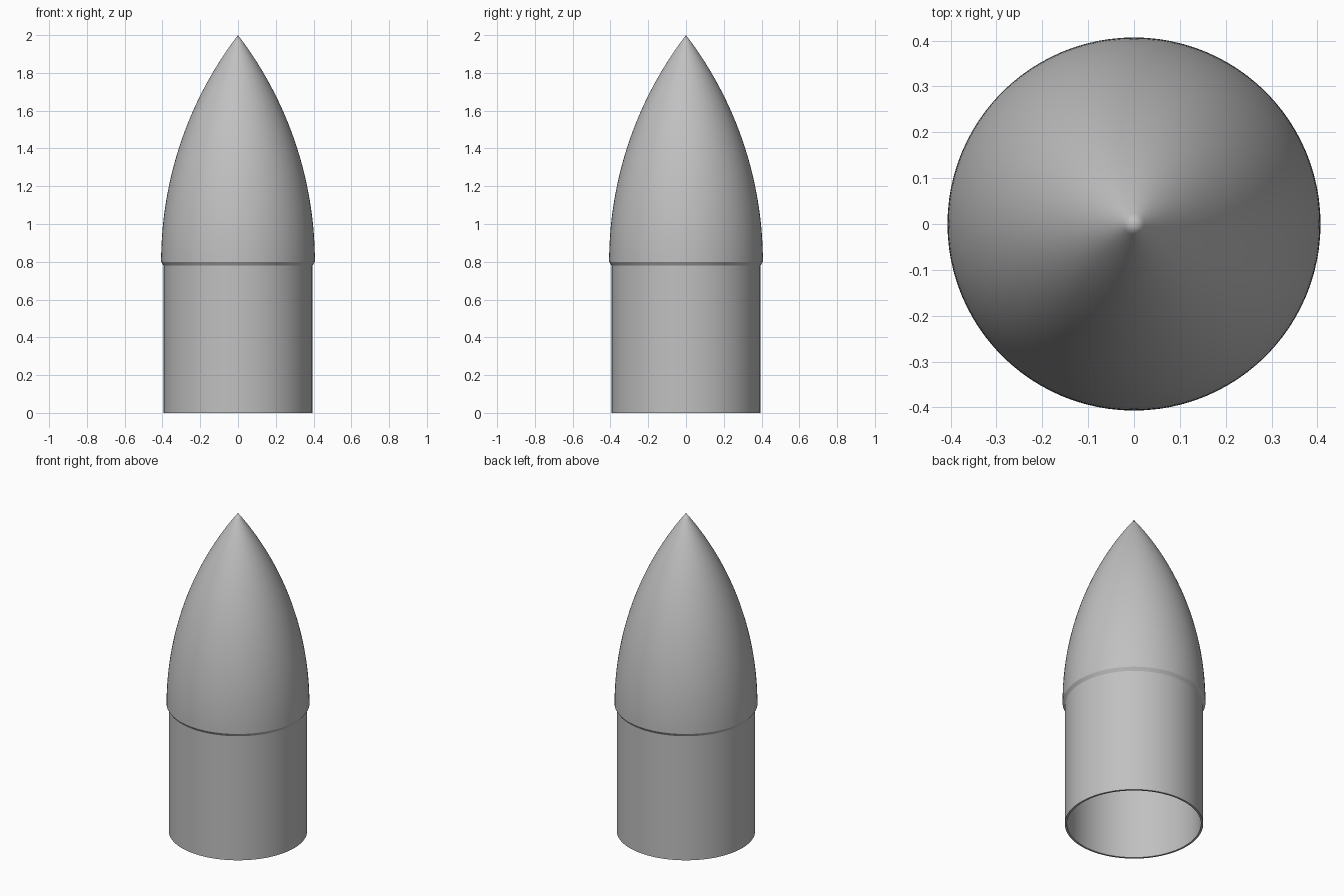
import bpy, bmesh, math

if "Cube" in bpy.data.objects:
    bpy.data.objects.remove(bpy.data.objects["Cube"])

R, RS, WALL = 0.407, 0.394, 0.012   # ogive radius, shoulder radius, wall
Z0, H, SEG = 0.8, 2.0, 96           # ogive base height, total height, sides

grey = bpy.data.materials.new("plain grey")
grey.diffuse_color = (0.53, 0.53, 0.53, 1)
grey.use_nodes = True
grey.node_tree.nodes["Principled BSDF"].inputs["Base Color"].default_value = grey.diffuse_color


def ogive(radius, length, steps=40):
    """Tangent ogive profile from its base up to the tip."""
    rho = (radius ** 2 + length ** 2) / (2 * radius)
    pts = []
    for i in range(steps + 1):
        h = length * i / steps
        pts.append((max(0, math.sqrt(rho ** 2 - h ** 2) + radius - rho), Z0 + h))
    pts[-1] = (0, Z0 + length)
    return pts


def lathe(name, profile):
    bm = bmesh.new()
    verts = [bm.verts.new((r, 0, z)) for r, z in profile]
    edges = [bm.edges.new(p) for p in zip(verts, verts[1:])]
    bmesh.ops.spin(bm, geom=verts + edges, cent=(0, 0, 0), axis=(0, 0, 1),
                   angle=2 * math.pi, steps=SEG, use_duplicate=False)
    bmesh.ops.remove_doubles(bm, verts=bm.verts, dist=1e-5)
    bmesh.ops.recalc_face_normals(bm, faces=bm.faces)
    me = bpy.data.meshes.new(name)
    bm.to_mesh(me)
    bm.free()
    me.materials.append(grey)
    ob = bpy.data.objects.new(name, me)
    bpy.context.collection.objects.link(ob)
    bpy.ops.object.select_all(action='DESELECT')
    ob.select_set(True)
    bpy.context.view_layer.objects.active = ob
    bpy.ops.object.shade_smooth_by_angle(angle=math.radians(30))
    return ob


# Hollow nose cone: cavity tip, down the inside, round the rim, up the outside
ri = RS - WALL
inside = ogive(ri, H - Z0 - 0.03)[::-1] + [(ri, 0)]
outside = [(RS, 0), (RS, 0.78)] + ogive(R, H - Z0)
lathe("nose_cone", inside + outside)
